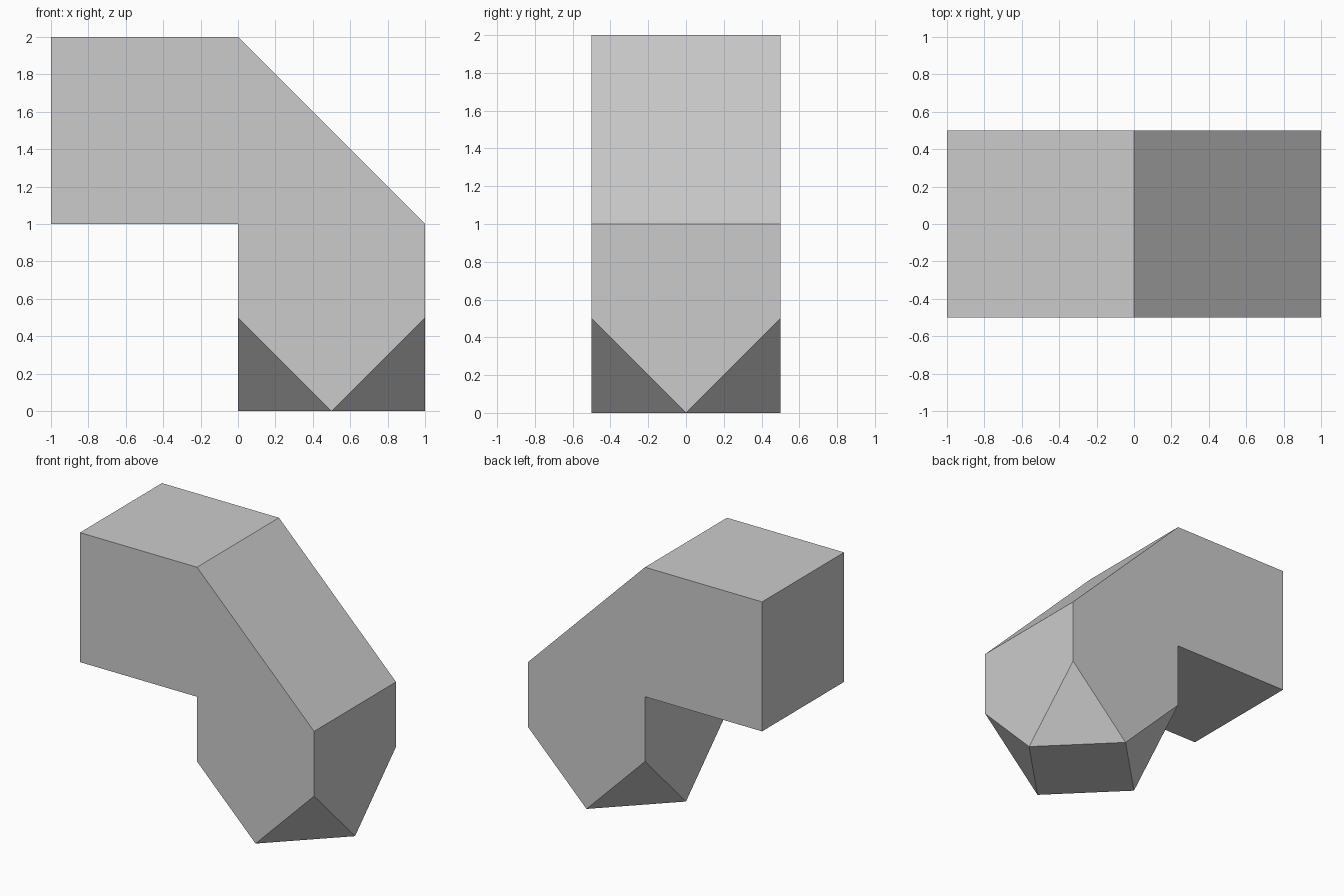
import bpy, bmesh

if "Cube" in bpy.data.objects:
    bpy.data.objects.remove(bpy.data.objects["Cube"])

# Elbow profile in x/z, extruded along y
profile = [(-1, 1), (0, 1), (0, 0), (1, 0), (1, 1), (0, 2), (-1, 2)]
bm = bmesh.new()
face = bm.faces.new([bm.verts.new((x, -0.5, z)) for x, z in profile])
ext = bmesh.ops.extrude_face_region(bm, geom=[face])
bmesh.ops.translate(bm, vec=(0, 1, 0),
                    verts=[g for g in ext["geom"] if isinstance(g, bmesh.types.BMVert)])

# Cut the four foot corners back to the edge midpoints, leaving a diamond base
foot = [v for v in bm.verts if v.co.z < 0.01]
bmesh.ops.bevel(bm, geom=foot, offset=50, offset_type='PERCENT', segments=1,
                profile=0.5, affect='VERTICES', clamp_overlap=False)
bmesh.ops.remove_doubles(bm, verts=bm.verts[:], dist=0.001)
bmesh.ops.recalc_face_normals(bm, faces=bm.faces[:])

mesh = bpy.data.meshes.new("elbow_pipe")
bm.to_mesh(mesh)
bm.free()
bpy.context.collection.objects.link(bpy.data.objects.new("elbow_pipe", mesh))
